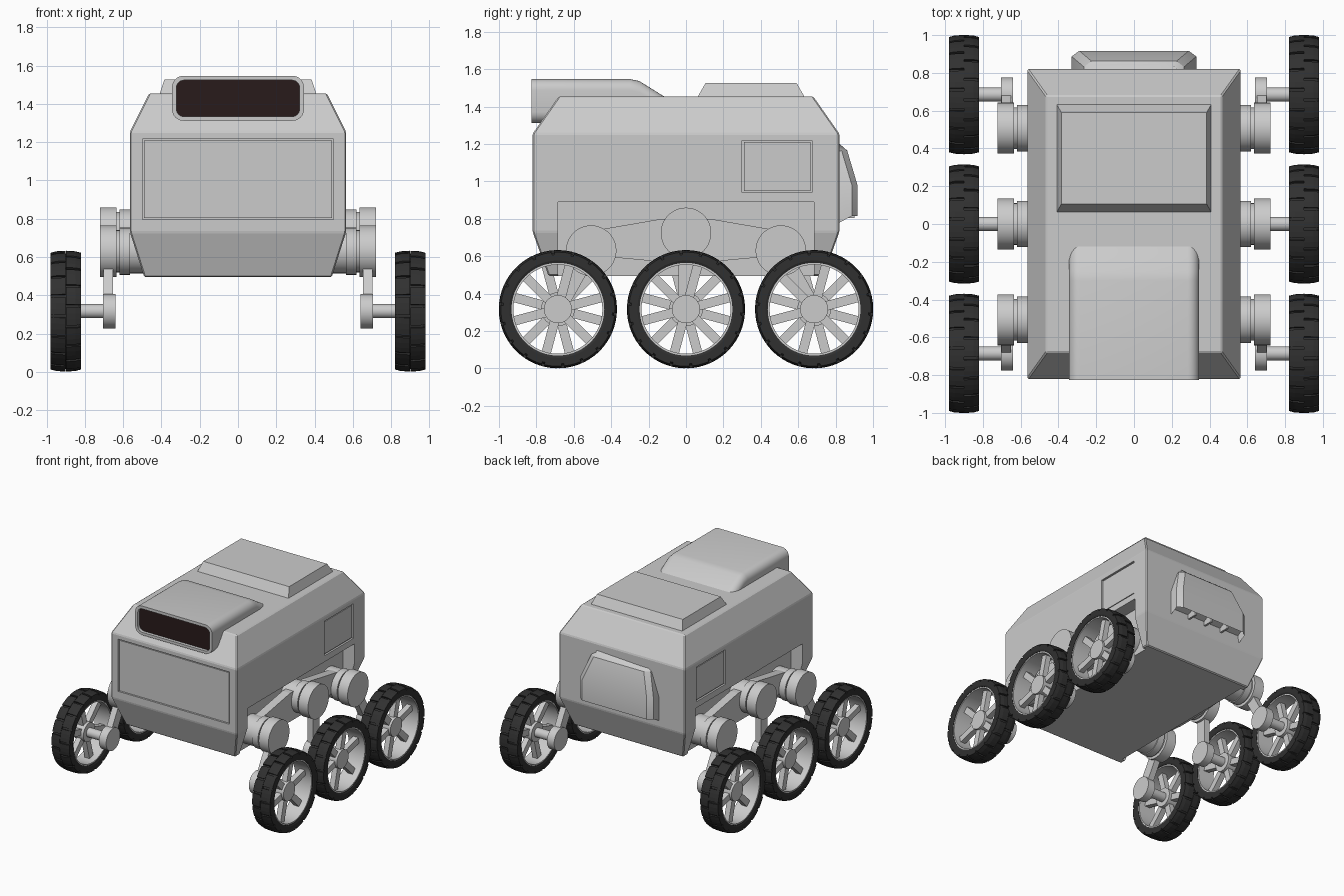
import bpy, bmesh
from math import pi, sin, cos, radians
from mathutils import Matrix, Vector

if "Cube" in bpy.data.objects:
    bpy.data.objects.remove(bpy.data.objects["Cube"])

def material(name, rgb):
    m = bpy.data.materials.new(name)
    m.diffuse_color = (*rgb, 1)
    m.use_nodes = True
    m.node_tree.nodes["Principled BSDF"].inputs["Base Color"].default_value = m.diffuse_color
    return m

RUBBER = material("rubber", (0.03, 0.03, 0.03))
GLASS = material("dark_glass", (0.022, 0.011, 0.011))

def finish(bm, name, mat=None, smooth=True, mirror=False):
    bmesh.ops.remove_doubles(bm, verts=bm.verts, dist=1e-5)
    bmesh.ops.recalc_face_normals(bm, faces=bm.faces)
    me = bpy.data.meshes.new(name)
    bm.to_mesh(me)
    bm.free()
    ob = bpy.data.objects.new(name, me)
    bpy.context.collection.objects.link(ob)
    if mat:
        me.materials.append(mat)
    if smooth:
        bpy.ops.object.select_all(action='DESELECT')
        ob.select_set(True)
        bpy.context.view_layer.objects.active = ob
        bpy.ops.object.shade_smooth_by_angle(angle=radians(30))
    if mirror:
        mod = ob.modifiers.new("mirror", 'MIRROR')
        mod.use_mirror_merge = False
    return ob

def loft(bm, rings, cap_start=True, cap_end=True):
    vs = [[bm.verts.new(p) for p in r] for r in rings]
    n = len(vs[0])
    for a, b in zip(vs, vs[1:]):
        for i in range(n):
            bm.faces.new((a[i], a[(i + 1) % n], b[(i + 1) % n], b[i]))
    caps = [bm.faces.new(v) for v, c in ((vs[0], cap_start), (vs[-1], cap_end)) if c]
    return caps

def box(bm, lo, hi, mat=Matrix()):
    size = Vector(hi) - Vector(lo)
    mid = (Vector(hi) + Vector(lo)) / 2
    bmesh.ops.create_cube(bm, size=1, matrix=mat @ Matrix.Translation(mid) @ Matrix.Diagonal((*size, 1)))

def lathe(bm, prof, a0=0, a1=2 * pi, n=48):
    """Turn a closed (x, radius) profile about the x axis."""
    full = abs(a1 - a0 - 2 * pi) < 1e-6
    rings = [[(x, r * cos(a0 + (a1 - a0) * i / n), r * sin(a0 + (a1 - a0) * i / n)) for x, r in prof]
             for i in range(n + 1)]
    loft(bm, rings, not full, not full)

def drum(bm, x0, x1, r, y, z):
    m = Matrix.Translation(((x0 + x1) / 2, y, z)) @ Matrix.Rotation(pi / 2, 4, 'Y')
    bmesh.ops.create_cone(bm, cap_ends=True, segments=40, radius1=r, radius2=r, depth=x1 - x0, matrix=m)

def prism(bm, x0, x1, yz):
    loft(bm, [[(x, y, z) for y, z in yz] for x in (x0, x1)])

def rect(hx, hy, z):
    return [(-hx, -hy, z), (hx, -hy, z), (hx, hy, z), (-hx, hy, z)]

def rounded(hx, z0, z1, r, y, seg=6):
    r = min(r, (z1 - z0) / 2.01)
    pts = []
    for k, (cx, cz) in enumerate(((hx - r, z1 - r), (r - hx, z1 - r), (r - hx, z0 + r), (hx - r, z0 + r))):
        for i in range(seg + 1):
            a = pi / 2 * (k + i / seg)
            pts.append((cx + r * cos(a), y, cz + r * sin(a)))
    return pts

# hull
bm = bmesh.new()
loft(bm, [rect(.49, .735, .495), rect(.565, .82, .73), rect(.565, .82, 1.255), rect(.465, .68, 1.455)])
bmesh.ops.bevel(bm, geom=bm.edges[:], offset=.007, segments=1, affect='EDGES', profile=.5)
hull = finish(bm, "hull", smooth=False)

# cutters for wheel bays, front panel and side doors
def cut(name, boxes):
    bm = bmesh.new()
    for lo, hi in boxes:
        box(bm, lo, hi)
    c = finish(bm, name, smooth=False)
    c.hide_render = True
    c.display_type = 'WIRE'
    mod = hull.modifiers.new(name, 'BOOLEAN')
    mod.operation = 'DIFFERENCE'
    mod.solver = 'EXACT'
    mod.object = c

cut("bay_cutter", [((.46, -.685, .3), (.8, .685, .89)), ((-.8, -.685, .3), (-.46, .685, .89))])
cut("panel_cutter", [((-.5, -.9, .795), (.5, -.805, 1.218)),
                     ((.55, .3, .94), (.7, .675, 1.22)), ((-.7, .3, .94), (-.55, .675, 1.22))])

# panels sitting in the cut frames
bm = bmesh.new()
box(bm, (-.49, -.813, .805), (.49, -.78, 1.208))
finish(bm, "front_panel", smooth=False)
bm = bmesh.new()
box(bm, (.53, .31, .95), (.559, .665, 1.21))
finish(bm, "side_door", smooth=False, mirror=True)

# roof hatch
bm = bmesh.new()
loft(bm, [[(x, y + .348, z) for x, y, z in rect(hx, hy, z)]
          for hx, hy, z in ((.41, .287, 1.45), (.385, .243, 1.527))])
finish(bm, "roof_hatch", smooth=False)

# sensor hood with a framed window
bm = bmesh.new()
loft(bm, [rounded(.322, 1.334, 1.524, .04, -.785),
          rounded(.322, 1.334, 1.524, .04, -.825),
          rounded(.345, 1.312, 1.547, .06, -.825),
          rounded(.345, 1.312, 1.547, .06, -.30),
          rounded(.345, 1.312, 1.537, .06, -.25),
          rounded(.345, 1.312, 1.45, .06, -.11)], cap_start=False)
finish(bm, "sensor_hood")
bm = bmesh.new()
loft(bm, [rounded(.323, 1.333, 1.525, .04, y) for y in (-.80, -.78)])
finish(bm, "sensor_window", GLASS, smooth=False)

# rear vent box, narrow at the top, with an open louvred underside
def vent_ring(w, y, z):
    return [(-w, .81, z[0]), (-w, y - .03, z[1]), (-w + .04, y, z[1]),
            (w - .04, y, z[1]), (w, y - .03, z[1]), (w, .81, z[0])]
bm = bmesh.new()
caps = loft(bm, [vent_ring(.33, .917, (.775, .815)), vent_ring(.33, .917, (.975, .98)),
                 vent_ring(.265, .862, (1.16, 1.165)), vent_ring(.24, .845, (1.21, 1.18))])
bmesh.ops.recalc_face_normals(bm, faces=bm.faces)
bmesh.ops.inset_region(bm, faces=[caps[0]], thickness=.013)
bmesh.ops.translate(bm, verts=caps[0].verts[:], vec=(0, 0, .06))
finish(bm, "rear_vent")
bm = bmesh.new()
for x in (-.155, 0, .155):
    box(bm, (x - .008, .815, .805), (x + .008, .9, .87))
finish(bm, "vent_ribs", smooth=False)

# rocker beam in each bay
bm = bmesh.new()
prism(bm, .49, .56, [(-.56, .725), (-.507, .735), (-.13, .80), (.13, .80), (.507, .735), (.56, .725),
                     (.56, .61), (.13, .57), (-.13, .57), (-.56, .61)])
finish(bm, "rocker_beam", smooth=False, mirror=True)

# motors, legs, axles and wheels
WHEEL_Y, WHEEL_Z = .685, .317
for name, my, mz, wy in (("front", -.507, .63, -WHEEL_Y), ("middle", 0, .725, 0), ("rear", .507, .63, WHEEL_Y)):
    bm = bmesh.new()
    drum(bm, .45, .57, .115, my, mz)
    drum(bm, .565, .62, .123, my, mz)
    drum(bm, .61, .64, .11, my, mz)
    drum(bm, .635, .722, .135, my, mz)
    finish(bm, name + "_motor", mirror=True)
    bm = bmesh.new()
    d = Vector((wy - my, WHEEL_Z - mz))
    s = Vector((-d.y, d.x)).normalized() * .04
    m, w = Vector((my, mz)), Vector((wy, WHEEL_Z))
    prism(bm, .652, .702, [m + s, m - s, w - s, w + s])
    drum(bm, .64, .705, .09, wy, WHEEL_Z)
    drum(bm, .70, .88, .037, wy, WHEEL_Z)
    finish(bm, name + "_leg", mirror=True)

# wheel parts, built around the origin
bm = bmesh.new()
lathe(bm, [(-.075, .248), (-.08, .26), (-.08, .292), (-.065, .302), (.065, .302), (.08, .292), (.08, .26), (.075, .248)], n=72)
TREADS = 18
for side in (-1, 1):
    for i in range(TREADS):
        a = 2 * pi * (i + .25 * side) / TREADS
        half = pi / TREADS * .87
        lathe(bm, [(side * .001, .295), (side * .08, .28), (side * .08, .305), (side * .05, .313), (side * .001, .316)],
              a - half, a + half, 3)
tire = finish(bm, "tire", RUBBER, smooth=False)
bm = bmesh.new()
lathe(bm, [(-.072, .25), (.072, .25), (.072, .238), (-.072, .238)], n=60)
drum(bm, -.045, .04, .075, 0, 0)
for i in range(6):
    box(bm, (-.022, .05, -.025), (.022, .242, .025), Matrix.Rotation(radians(15 + 60 * i), 4, 'X'))
rim = finish(bm, "rim")

# place six wheels, the left ones turned half round
first = True
for side in (1, -1):
    for y in (-WHEEL_Y, 0, WHEEL_Y):
        for part in (tire, rim):
            ob = part if first else part.copy()
            if not first:
                bpy.context.collection.objects.link(ob)
            ob.location = (side * .9, y, WHEEL_Z)
            ob.rotation_euler = (0, 0, 0 if side > 0 else pi)
        first = False
